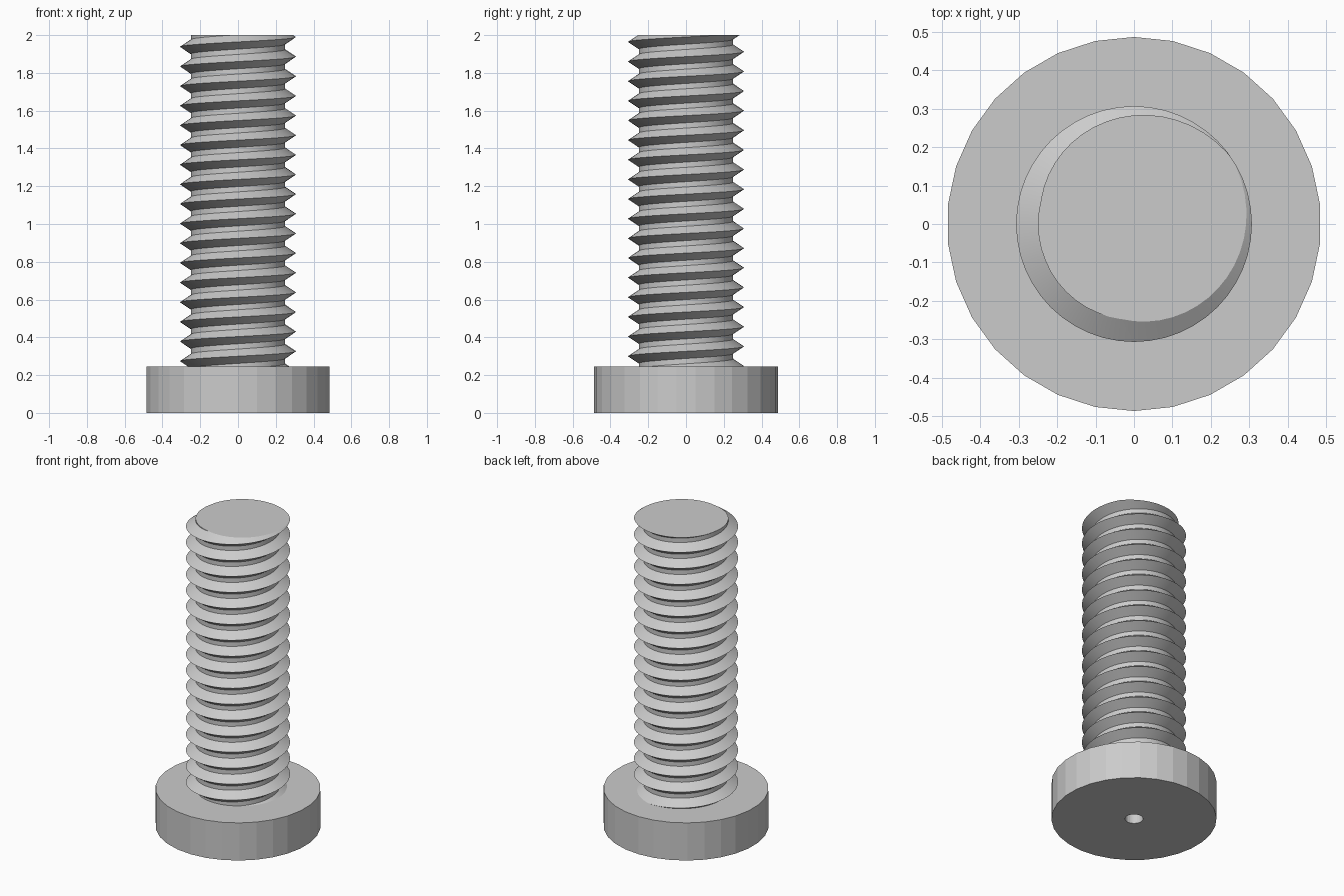
import bpy, bmesh, math

if "Cube" in bpy.data.objects:
    bpy.data.objects.remove(bpy.data.objects["Cube"])

steel = bpy.data.materials.new("steel_grey")
steel.diffuse_color = (0.6, 0.6, 0.6, 1)
steel.use_nodes = True
steel.node_tree.nodes["Principled BSDF"].inputs["Base Color"].default_value = steel.diffuse_color

TOP, HEAD_H, HEAD_R = 2.0, 0.245, 0.487
HOLE_R, HOLE_DEPTH = 0.053, 0.2
PITCH, CREST_R, ROOT_R, FLANK = 0.104, 0.307, 0.25, 0.038
CREST_Z = 1.99          # height of the last crest on the +x side
STEPS = 48              # steps per thread turn


def finish(name, bm):
    bmesh.ops.recalc_face_normals(bm, faces=bm.faces)
    mesh = bpy.data.meshes.new(name)
    bm.to_mesh(mesh)
    bm.free()
    mesh.materials.append(steel)
    obj = bpy.data.objects.new(name, mesh)
    bpy.context.collection.objects.link(obj)
    return obj


# Head: faceted disc with a blind centre hole underneath, as a lathed profile
profile = [(0, HOLE_DEPTH), (HOLE_R, HOLE_DEPTH), (HOLE_R, 0),
           (HEAD_R, 0), (HEAD_R, HEAD_H), (0, HEAD_H)]
start = math.radians(6)
bm = bmesh.new()
verts = [bm.verts.new((r * math.cos(start), r * math.sin(start), z)) for r, z in profile]
edges = [bm.edges.new(pair) for pair in zip(verts, verts[1:])]
bmesh.ops.spin(bm, geom=verts + edges, cent=(0, 0, 0), axis=(0, 0, 1),
               angle=math.tau, steps=30)
bmesh.ops.remove_doubles(bm, verts=bm.verts, dist=1e-5)
finish("head", bm)

# Threaded shaft: right-hand helical crest, flanks and root band
bm = bmesh.new()
turns = math.ceil((TOP - HEAD_H) / PITCH) + 5
z0 = CREST_Z - (turns - 3) * PITCH
rows = []
for i in range(turns * STEPS + 1):
    a = math.tau * i / STEPS
    z = z0 + PITCH * i / STEPS
    rows.append([bm.verts.new((r * math.cos(a), r * math.sin(a), z + dz))
                 for r, dz in ((CREST_R, 0), (ROOT_R, FLANK), (ROOT_R, PITCH - FLANK))])
for i in range(len(rows) - 1):
    a, b = rows[i], rows[i + 1]
    for k in range(2):
        bm.faces.new((a[k], b[k], b[k + 1], a[k + 1]))
    if i + 1 + STEPS < len(rows):
        c, d = rows[i + STEPS], rows[i + 1 + STEPS]
        bm.faces.new((a[2], b[2], d[0], c[0]))

# Trim both ends flat and cap them
for z, direction in ((TOP, 1), (HEAD_H - 0.01, -1)):
    cut = bmesh.ops.bisect_plane(
        bm, geom=bm.verts[:] + bm.edges[:] + bm.faces[:], dist=1e-6,
        plane_co=(0, 0, z), plane_no=(0, 0, direction), clear_outer=True)
    rim = [v for v in cut["geom_cut"] if isinstance(v, bmesh.types.BMVert) and v.is_valid]
    rim.sort(key=lambda v: math.atan2(v.co.y, v.co.x))
    bm.faces.new(rim)
shaft = finish("threaded_shaft", bm)

bpy.context.view_layer.objects.active = shaft
shaft.select_set(True)
bpy.ops.object.shade_smooth_by_angle(angle=math.radians(30))
